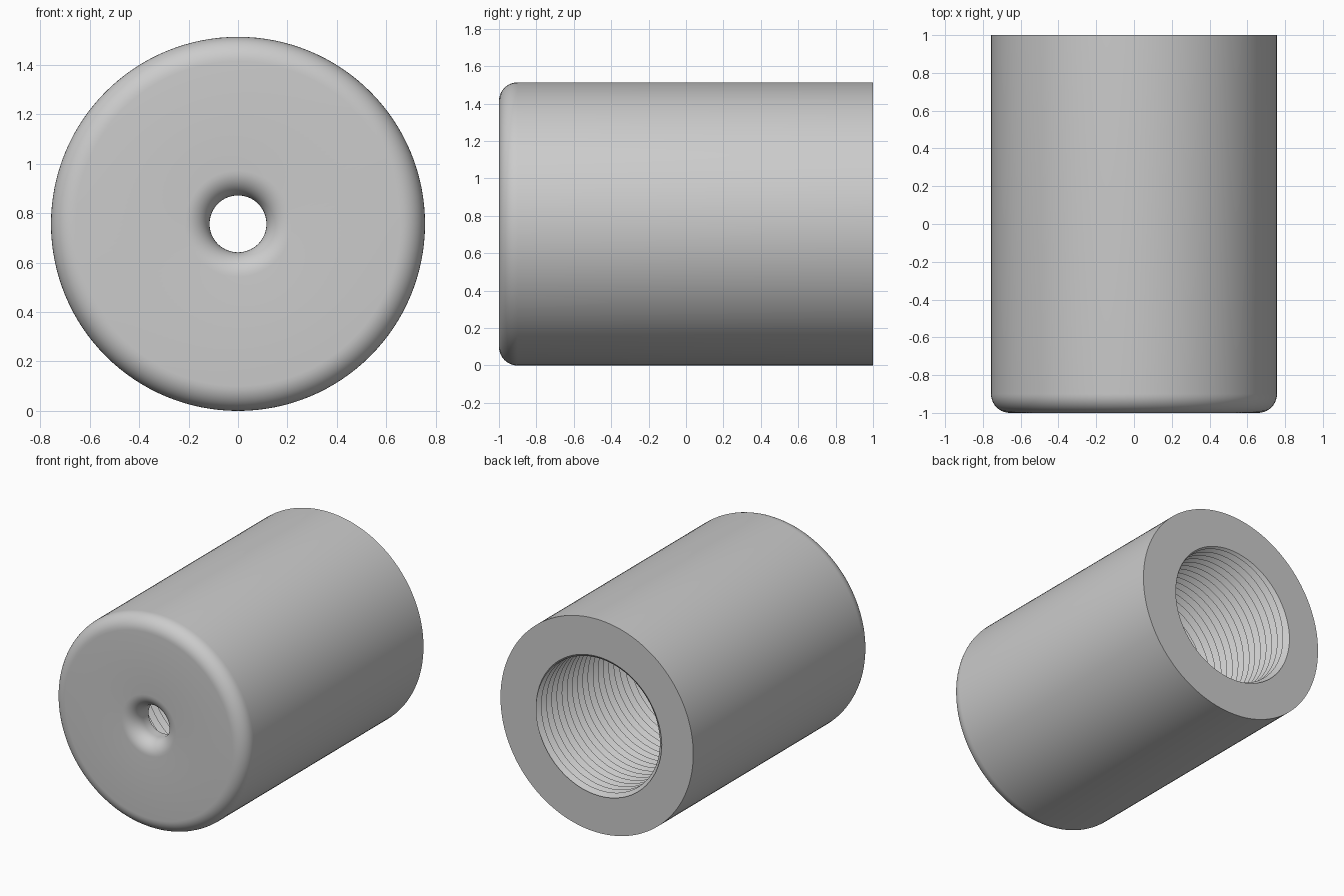
import bpy, bmesh, math

cube = bpy.data.objects.get("Cube")
if cube:
    bpy.data.objects.remove(cube, do_unlink=True)

R, FILLET, HOLE = 0.757, 0.1, 0.115      # outer radius, rounding, small hole
FLOOR, ROOT, CREST, PITCH = -0.84, 0.51, 0.475, 0.058
SEGMENTS = 128


def arc(cr, cy, start, end, steps=10):
    """Quarter round in the (radius, y) plane."""
    angles = [math.radians(start + (end - start) * i / steps) for i in range(steps + 1)]
    return [(cr + FILLET * math.cos(t), cy + FILLET * math.sin(t)) for t in angles]


def thread(turn):
    """Helical V groove along the bore, trimmed flat at both ends."""
    points = []
    rows = 2 * (int((1 - FLOOR) / PITCH) + 3)
    for i in range(rows):
        y = 1 + 2 * PITCH - (i / 2 + turn) * PITCH
        y = max(FLOOR, min(1, y))
        phase = ((1 - y) / PITCH - turn) % 1
        points.append((ROOT - (ROOT - CREST) * abs(2 * phase - 1), y))
    return points


def section(turn):
    """Closed section of the sleeve at one angle."""
    return ([(HOLE, FLOOR)]
            + arc(HOLE + FILLET, -1 + FILLET, 180, 270)
            + arc(R - FILLET, -1 + FILLET, -90, 0)
            + [(R, 1)] + thread(turn))


# Sleeve: sweep the section round the long axis
bm = bmesh.new()
columns = []
for s in range(SEGMENTS + 1):
    turn = s / SEGMENTS
    a = 2 * math.pi * turn
    columns.append([bm.verts.new((r * math.cos(a), y, R + r * math.sin(a)))
                    for r, y in section(turn)])
for c, d in zip(columns, columns[1:]):
    for i in range(len(c)):
        j = (i + 1) % len(c)
        bm.faces.new((c[i], c[j], d[j], d[i]))
bmesh.ops.remove_doubles(bm, verts=bm.verts, dist=0.0001)
bmesh.ops.recalc_face_normals(bm, faces=bm.faces)
mesh = bpy.data.meshes.new("threaded_sleeve")
bm.to_mesh(mesh)
bm.free()
sleeve = bpy.data.objects.new("threaded_sleeve", mesh)
bpy.context.collection.objects.link(sleeve)

# Plain grey material
grey = bpy.data.materials.new("plain_grey")
grey.use_nodes = True
grey.diffuse_color = (0.6, 0.6, 0.6, 1)
grey.node_tree.nodes["Principled BSDF"].inputs["Base Color"].default_value = grey.diffuse_color
mesh.materials.append(grey)

# Smooth curves, crisp rims and thread
bpy.ops.object.select_all(action='DESELECT')
sleeve.select_set(True)
bpy.context.view_layer.objects.active = sleeve
bpy.ops.object.shade_smooth_by_angle(angle=math.radians(30))
